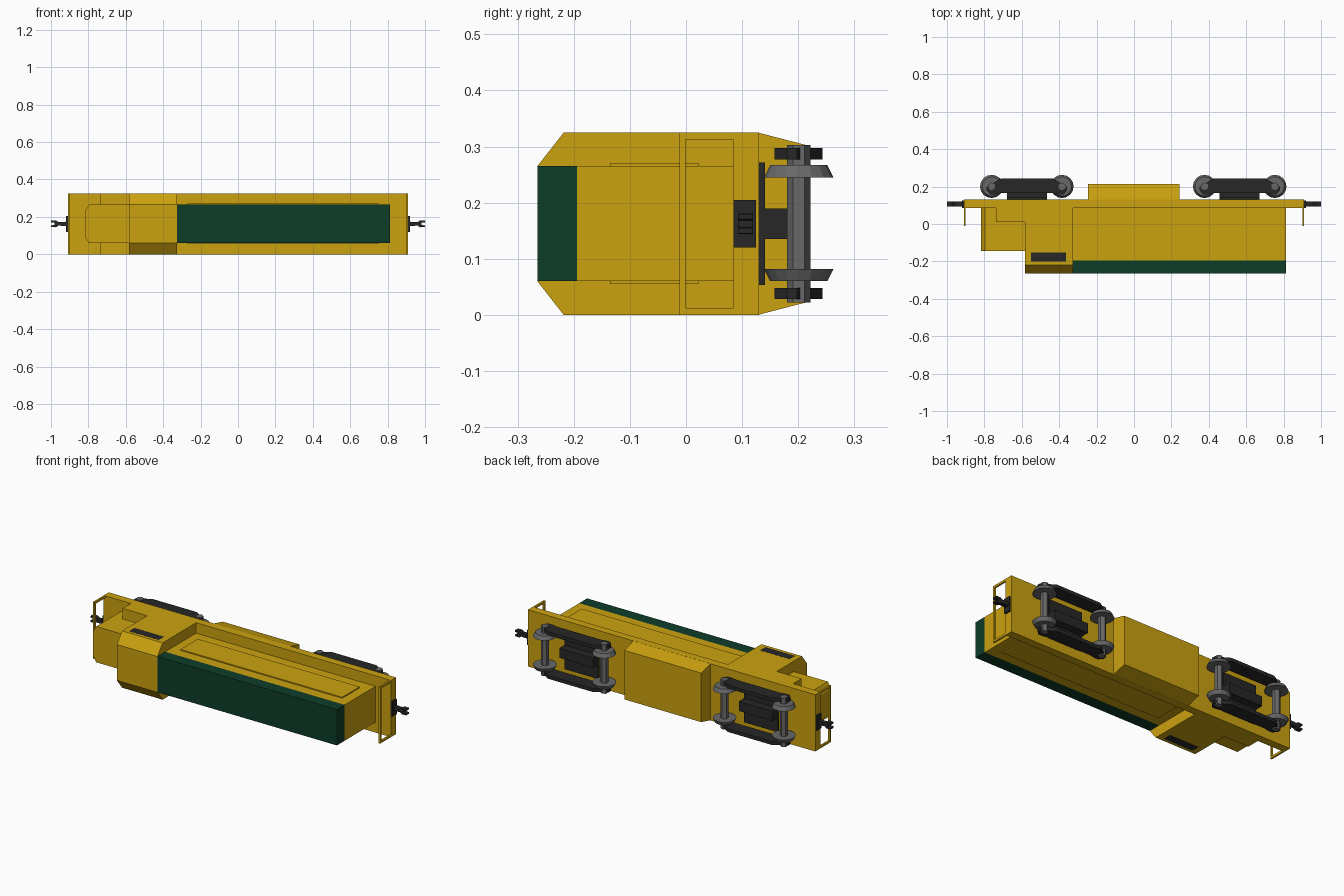
import bpy, bmesh, math

if "Cube" in bpy.data.objects:
    bpy.data.objects.remove(bpy.data.objects["Cube"])

ZC = 0.1625  # mid-plane of the body, which lies on its side


def material(name, rgb):
    m = bpy.data.materials.new(name)
    m.diffuse_color = (*rgb, 1)
    m.use_nodes = True
    m.node_tree.nodes["Principled BSDF"].inputs["Base Color"].default_value = m.diffuse_color
    return m


YELLOW = material("yellow", (0.60, 0.36, 0.005))
GREEN = material("green", (0.004, 0.045, 0.022))
DARK = material("dark", (0.02, 0.02, 0.02))
STEEL = material("steel", (0.14, 0.14, 0.14))


def finish(name, bm, mat):
    bmesh.ops.recalc_face_normals(bm, faces=bm.faces)
    me = bpy.data.meshes.new(name)
    bm.to_mesh(me)
    bm.free()
    me.materials.append(mat)
    ob = bpy.data.objects.new(name, me)
    bpy.context.collection.objects.link(ob)
    return ob


def prism(name, pts, axis, lo, hi, mat):
    """Extrude a 2D outline: axis x takes (y, z), y takes (x, z), z takes (x, y)."""
    bm = bmesh.new()

    def place(p, d):
        c = list(p)
        c.insert("xyz".index(axis), d)
        return bm.verts.new(c)
    a = [place(p, lo) for p in pts]
    b = [place(p, hi) for p in pts]
    bm.faces.new(a)
    bm.faces.new(b[::-1])
    for i in range(len(pts)):
        j = (i + 1) % len(pts)
        bm.faces.new((a[i], a[j], b[j], b[i]))
    return finish(name, bm, mat)


def box(name, x0, x1, y0, y1, z0, z1, mat):
    return prism(name, [(x0, y0), (x1, y0), (x1, y1), (x0, y1)], "z", z0, z1, mat)


def cone(name, x, y, z0, z1, r0, r1, sides, mat):
    bm = bmesh.new()
    bmesh.ops.create_cone(bm, cap_ends=True, segments=sides, radius1=r0, radius2=r1, depth=z1 - z0)
    bmesh.ops.translate(bm, verts=bm.verts, vec=(x, y, (z0 + z1) / 2))
    return finish(name, bm, mat)


# Deck and fuel tank
box("deck", -0.91, 0.91, 0.085, 0.13, 0, 0.325, YELLOW)
prism("fuel_tank", [(0.128, 0), (0.213, 0.022), (0.213, 0.303), (0.128, 0.325)],
      "x", -0.245, 0.242, YELLOW)

# Long hood with green roof band and raised side panels
box("long_hood", -0.325, 0.812, -0.194, 0.085, 0.06, 0.265, YELLOW)
box("hood_roof", -0.325, 0.812, -0.265, -0.194, 0.06, 0.265, GREEN)
for z0, z1 in ((0.055, 0.06), (0.265, 0.271)):
    box("hood_side_panel", -0.27, 0.755, -0.135, 0.022, z0, z1, YELLOW)

# Cab with sloped roof edges, side windows and front step
prism("cab", [(-0.265, 0.06), (-0.218, 0), (0.085, 0), (0.085, 0.325), (-0.218, 0.325), (-0.265, 0.265)],
      "x", -0.582, -0.325, YELLOW)
for z0, z1 in ((-0.0005, 0.003), (0.322, 0.3255)):
    box("cab_window", -0.55, -0.363, -0.2, -0.152, z0, z1, DARK)
box("cab_step", -0.738, -0.582, 0.01, 0.085, 0, 0.325, YELLOW)

# Short hood with bevelled nose
prism("short_hood", [(-0.582, 0.06), (-0.797, 0.06), (-0.818, 0.095), (-0.818, 0.23),
                     (-0.797, 0.265), (-0.582, 0.265)], "y", -0.145, 0.085, YELLOW)

# End rails and couplers
for s, end in ((-1, "front"), (1, "rear")):
    xa, xb = sorted((s * 0.9, s * 0.91))
    box(end + "_top_rail", xa, xb, -0.012, -0.001, 0, 0.325, YELLOW)
    box(end + "_left_post", xa, xb, -0.001, 0.085, 0, 0.012, YELLOW)
    box(end + "_right_post", xa, xb, -0.001, 0.085, 0.313, 0.325, YELLOW)
    xa, xb = sorted((s * 0.908, s * 0.919))
    box(end + "_coupler_plate", xa, xb, 0.085, 0.125, 0.12, 0.205, DARK)
    half = [(0.915, 0.012), (0.96, 0.009), (0.972, 0.018), (1.0, 0.017), (1.0, 0.008), (0.98, 0.006)]
    outline = [(s * x, ZC + d) for x, d in half] + [(s * x, ZC - d) for x, d in reversed(half)]
    prism(end + "_coupler", outline, "y", 0.093, 0.119, DARK)

# Bogies
for cx, end in ((-0.573, "front"), (0.565, "rear")):
    box(end + "_bogie_plate", cx - 0.107, cx + 0.107, 0.13, 0.141, 0.053, 0.272, DARK)
    box(end + "_bogie_beam", cx - 0.107, cx + 0.107, 0.141, 0.187, 0.135, 0.19, DARK)
    half = [(0.14, 0.243), (0.215, 0.198), (0.215, 0.18), (0.195, 0.158), (0.17, 0.158), (0.14, 0.165)]
    side = [(cx + x, y) for x, y in half] + [(cx - x, y) for x, y in reversed(half)]
    for z0 in (0.028, 0.277):
        prism(end + "_bogie_side_frame", side, "z", z0, z0 + 0.02, DARK)
    for x in (cx - 0.188, cx + 0.188):
        cone(end + "_axle", x, 0.201, 0.022, 0.303, 0.021, 0.021, 6, STEEL)
        cone(end + "_wheel", x, 0.201, 0.245, 0.267, 0.062, 0.051, 16, STEEL)
        cone(end + "_wheel", x, 0.201, 0.06, 0.082, 0.051, 0.062, 16, STEEL)
